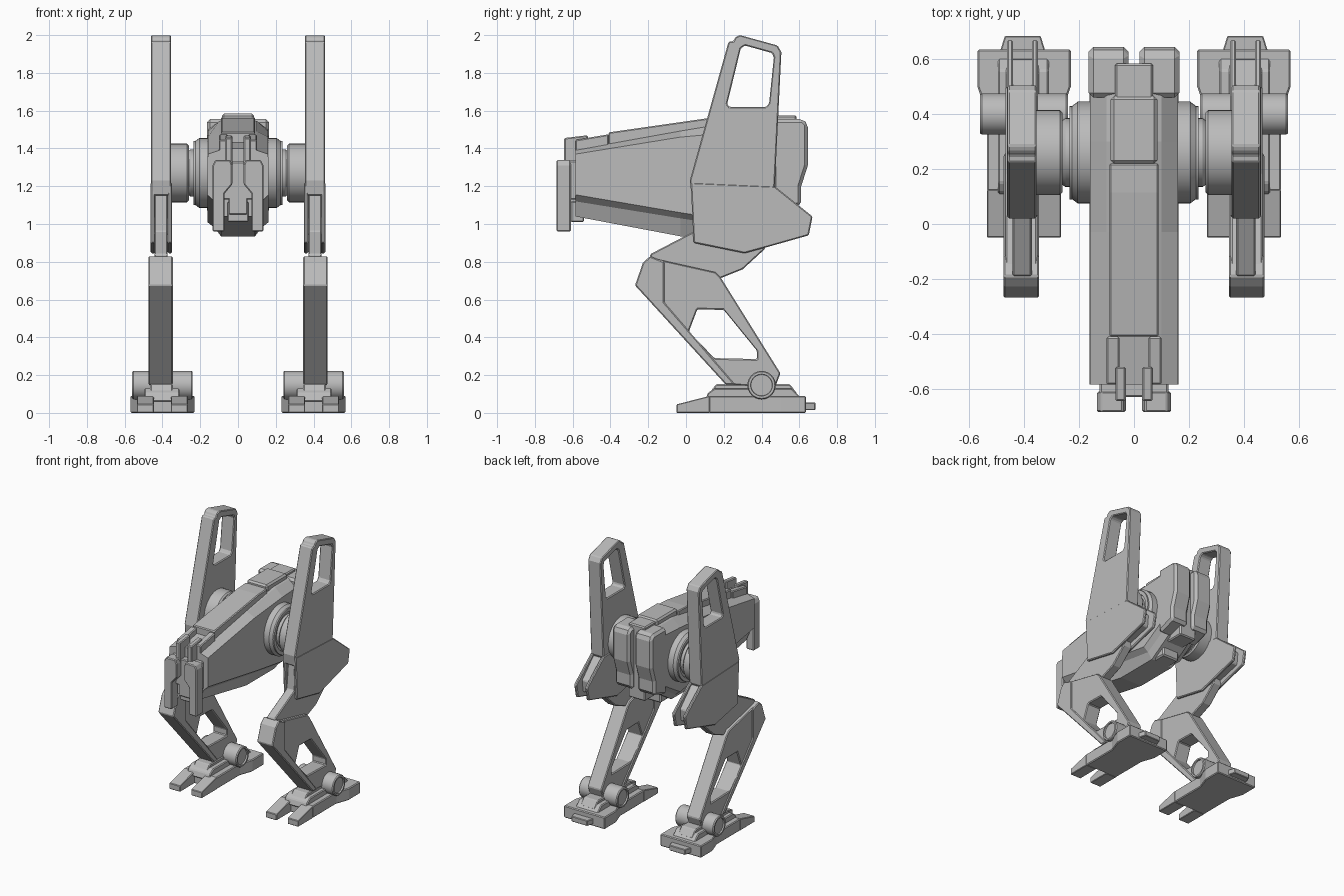
import bpy, bmesh, math
from mathutils import Vector

grey = bpy.data.materials.new("plain_grey")
grey.diffuse_color = (0.5, 0.5, 0.5, 1)


def finish(bm, name, bevel=0.0, mirror=False, smooth=False):
    bmesh.ops.recalc_face_normals(bm, faces=bm.faces)
    me = bpy.data.meshes.new(name)
    bm.to_mesh(me)
    bm.free()
    me.materials.append(grey)
    ob = bpy.data.objects.new(name, me)
    bpy.context.collection.objects.link(ob)
    if bevel:
        m = ob.modifiers.new("bevel", 'BEVEL')
        m.width, m.segments, m.limit_method = bevel, 1, 'ANGLE'
        m.angle_limit = math.radians(35)
    if mirror:
        ob.modifiers.new("mirror", 'MIRROR')
    if smooth:
        bpy.context.view_layer.objects.active = ob
        ob.select_set(True)
        bpy.ops.object.shade_smooth_by_angle(angle=math.radians(30))
        ob.select_set(False)
    return ob


def prism(name, loops, a, b, axis='x', bevel=0.006, mirror=True):
    """Extrude an outline (plus optional holes) from a to b along an axis."""
    put = {'x': lambda p: (a, p[0], p[1]), 'y': lambda p: (p[0], a, p[1]),
           'z': lambda p: (p[0], p[1], a)}[axis]
    way = {'x': (b - a, 0, 0), 'y': (0, b - a, 0), 'z': (0, 0, b - a)}[axis]
    bm = bmesh.new()
    for loop in loops:
        vs = [bm.verts.new(put(p)) for p in loop]
        for i, v in enumerate(vs):
            bm.edges.new((v, vs[(i + 1) % len(vs)]))
    if len(loops) == 1:
        bm.faces.new(bm.verts[:])
    else:
        bmesh.ops.triangle_fill(bm, use_beauty=True, use_dissolve=False, edges=bm.edges[:])
    ext = bmesh.ops.extrude_face_region(bm, geom=bm.faces[:])
    bmesh.ops.translate(bm, vec=Vector(way),
                        verts=[g for g in ext['geom'] if isinstance(g, bmesh.types.BMVert)])
    return finish(bm, name, bevel, mirror)


def box(name, x0, x1, y0, y1, z0, z1, bevel=0.006, mirror=True):
    return prism(name, [[(y0, z0), (y1, z0), (y1, z1), (y0, z1)]], x0, x1, 'x', bevel, mirror)


def lathe(name, y, z, prof, n=40):
    """Turned part around an x axis; prof holds (x, radius) pairs."""
    bm = bmesh.new()
    rings = [[bm.verts.new((x, y + r * math.cos(t * math.tau / n), z + r * math.sin(t * math.tau / n)))
              for t in range(n)] for x, r in prof]
    for p, q in zip(rings, rings[1:]):
        for i in range(n):
            bm.faces.new((p[i], p[(i + 1) % n], q[(i + 1) % n], q[i]))
    bm.faces.new(rings[0])
    bm.faces.new(rings[-1])
    return finish(bm, name, 0, True, True)


def loft(name, sections):
    """Skin mirrored half sections: (y, [(x, z), ...])."""
    bm = bmesh.new()
    rings = []
    for y, half in sections:
        pts = half + [(-x, z) for x, z in reversed(half)]
        rings.append([bm.verts.new((x, y, z)) for x, z in pts])
    for p, q in zip(rings, rings[1:]):
        for i in range(len(p)):
            j = (i + 1) % len(p)
            bm.faces.new((p[i], p[j], q[j], q[i]))
    bm.faces.new(rings[0])
    bm.faces.new(rings[-1])
    return finish(bm, name)


# Hull: faceted shell with an overhanging lip above a narrower belly
def section(top, shoulder, lip, under, bottom):
    return [(0.055, top), (0.1, top - 0.01), (0.16, shoulder), (0.162, lip), (0.125, under), (0.09, bottom)]


loft("hull", [(-0.585, section(1.40, 1.37, 1.155, 1.12, 1.04)),
              (-0.03, section(1.50, 1.46, 1.06, 1.03, 0.935)),
              (0.30, section(1.555, 1.49, 1.01, 0.98, 0.935)),
              (0.48, section(1.555, 1.50, 1.12, 1.09, 1.05))])
# Roof ridge: rear piece, then two rails leaving a groove at the nose
prism("roof_ridge", [[(-0.41, 1.40), (-0.41, 1.485), (0.115, 1.56), (0.22, 1.565), (0.22, 1.40)]],
      -0.09, 0.09, mirror=False)
prism("roof_rail", [[(-0.585, 1.35), (-0.585, 1.445), (-0.41, 1.475), (-0.41, 1.35)]], 0.053, 0.1)
prism("nose_rail", [[(-0.645, 1.30), (-0.645, 1.455), (-0.52, 1.47), (-0.52, 1.30)]], 0.03, 0.068)
box("rear_hatch", -0.085, 0.085, 0.22, 0.465, 1.45, 1.585, 0.012, False)
box("rear_spine", -0.07, 0.07, 0.44, 0.585, 1.02, 1.575, 0.008, False)
# Rear pods
prism("rear_pod", [[(0.46, 1.05), (0.46, 1.555), (0.62, 1.555), (0.645, 1.53), (0.645, 1.31),
                    (0.61, 1.2), (0.61, 1.1)]], 0.02, 0.165, bevel=0.025)
# Nose: hanging jaws and chin
prism("nose_jaw", [[(0.04, 1.34), (0.12, 1.34), (0.135, 1.31), (0.135, 0.96), (0.072, 0.96),
                    (0.072, 1.16), (0.03, 1.21), (0.03, 1.31)]], -0.685, -0.61, 'y')
box("jaw_mount", 0.04, 0.125, -0.63, -0.57, 1.13, 1.335)
box("nose_core", -0.05, 0.05, -0.63, -0.56, 1.05, 1.33, mirror=False)
box("chin", -0.055, 0.055, -0.61, -0.54, 1.01, 1.12, mirror=False)
box("belly_block", -0.07, 0.07, 0.2, 0.40, 0.935, 1.05, 0.01, False)

# Hip joints: large hull disc, neck and drum
lathe("hip_disc", 0.26, 1.27, [(0.10, 0.185), (0.205, 0.185), (0.225, 0.17), (0.235, 0.17), (0.235, 0.145),
                               (0.225, 0.14), (0.225, 0.125), (0.25, 0.125), (0.265, 0.115)])
lathe("hip_drum", 0.26, 1.27, [(0.24, 0.10), (0.26, 0.10), (0.26, 0.145), (0.27, 0.155), (0.36, 0.155)])

# Tall hip shields: solid upper core with a loop cut-out, two cheek plates below
hole = [(0.312, 1.945), (0.455, 1.905), (0.465, 1.88), (0.44, 1.64), (0.425, 1.62),
        (0.23, 1.62), (0.218, 1.635), (0.29, 1.93)]
prism("shield_top", [[(0.03, 1.15), (0.02, 1.23), (0.225, 1.965), (0.25, 1.968), (0.262, 1.99), (0.285, 2.0),
                      (0.485, 1.945), (0.505, 1.91), (0.47, 1.2), (0.44, 1.15)], hole], 0.355, 0.46)
cheek = [(0.025, 1.22), (0.04, 0.90), (0.31, 0.845), (0.42, 0.875), (0.65, 0.94), (0.67, 1.04), (0.47, 1.2)]
for side, x0 in (("inner", 0.35), ("outer", 0.44)):
    prism("shield_cheek_" + side, [cheek], x0, x0 + 0.022)
prism("shield_rear_web", [[(0.35, 1.18), (0.47, 1.18), (0.6, 1.05), (0.59, 0.96), (0.35, 0.90)]], 0.365, 0.446)

# Thigh strut between the cheeks and the knee
prism("thigh", [[(0.06, 1.16), (0.04, 0.96), (-0.19, 0.84), (-0.18, 0.70), (0.15, 0.70),
                 (0.30, 0.76), (0.42, 0.87), (0.36, 1.16)]], 0.372, 0.442)

# Shin with window, plus a wider front guard
prism("shin", [[(-0.225, 0.68), (-0.18, 0.82), (0.155, 0.745), (0.185, 0.715), (0.50, 0.21), (0.47, 0.13),
                (0.24, 0.15)],
               [(0.06, 0.548), (0.20, 0.545), (0.375, 0.33), (0.375, 0.285), (0.15, 0.29), (0.015, 0.43)]],
      0.352, 0.468)
prism("shin_guard", [[(-0.27, 0.675), (-0.228, 0.795), (-0.19, 0.83), (-0.115, 0.80), (-0.115, 0.585),
                      (0.26, 0.15), (0.21, 0.15)]], 0.345, 0.475)

# Ankle drum with recessed caps on both ends
half = [(0.15, 0.05), (0.15, 0.056), (0.16, 0.058), (0.16, 0.07), (0.153, 0.075)]
lathe("ankle_drum", 0.40, 0.147, [(0.40 - x, r) for x, r in half] + [(0.40 + x, r) for x, r in reversed(half)])

# Foot: broad heel, two forward toes, stepped ankle mount and rear spur
right = [(0.17, 0.635), (0.17, 0.50), (0.135, 0.40), (0.135, 0.12)]
prism("heel", [[(0.40 + x, y) for x, y in right] + [(0.40 - x, y) for x, y in reversed(right)]], 0, 0.09, 'z')
for side, x0 in (("inner", 0.265), ("outer", 0.445)):
    prism("toe_" + side, [[(-0.05, 0), (-0.05, 0.045), (0.125, 0.09), (0.125, 0)]], x0, x0 + 0.09, bevel=0.004)
prism("ankle_mount", [[(0.10, 0.06), (0.115, 0.105), (0.15, 0.13), (0.56, 0.13), (0.61, 0.08)]], 0.31, 0.495)
prism("ankle_step", [[(0.12, 0.10), (0.16, 0.152), (0.55, 0.152), (0.59, 0.10)]], 0.345, 0.465)
prism("heel_spur", [[(0.32, 0.62), (0.49, 0.62), (0.47, 0.685), (0.34, 0.685)]], 0.015, 0.055, 'z', 0.004)
